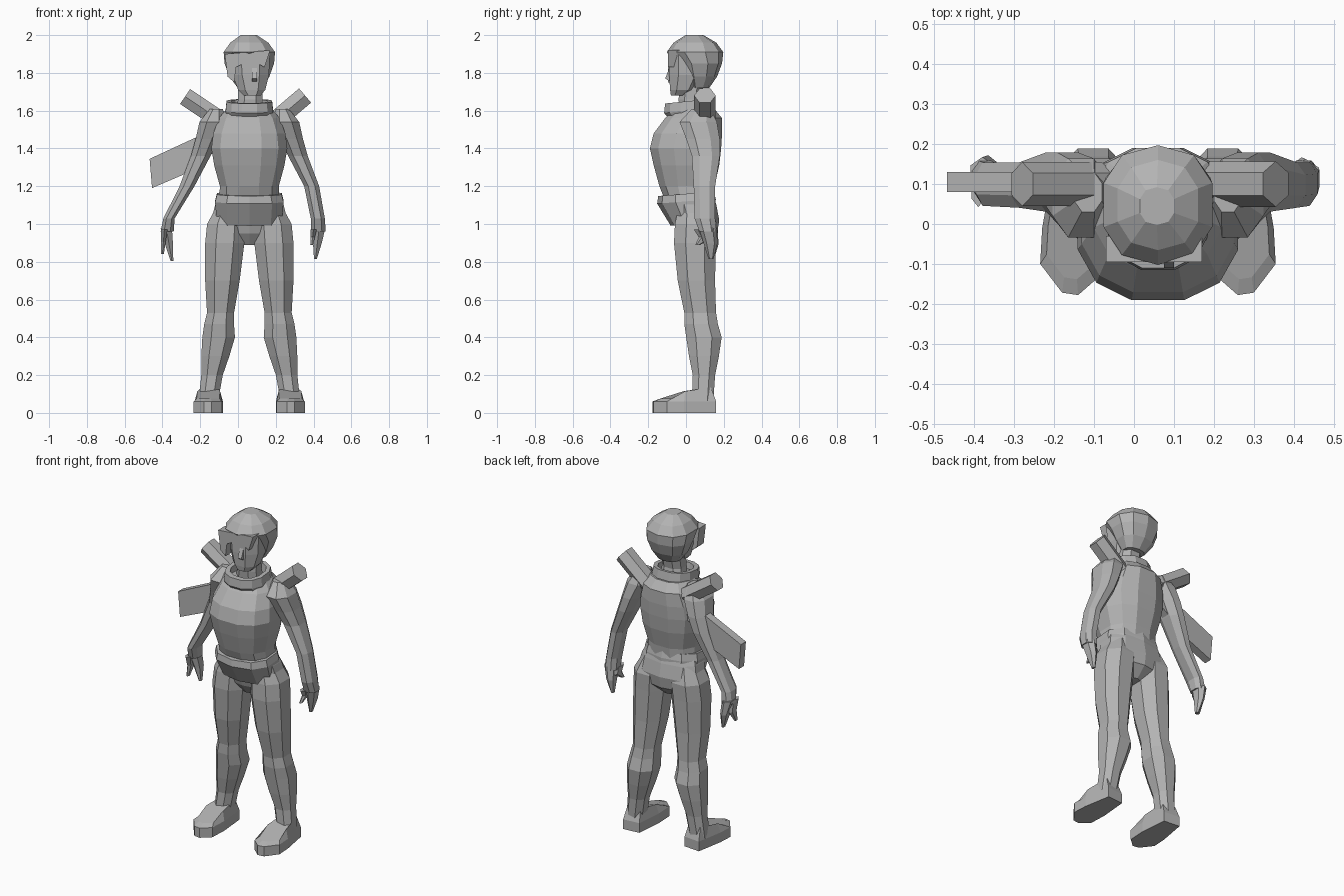
import bpy, bmesh
from math import cos, sin, pi, copysign
from mathutils import Vector

if "Cube" in bpy.data.objects:
    bpy.data.objects.remove(bpy.data.objects["Cube"])

MIDLINE = .06

grey = bpy.data.materials.new("plain grey")
grey.use_nodes = True
tone = (.45, .45, .45, 1)
grey.diffuse_color = tone
grey.node_tree.nodes["Principled BSDF"].inputs["Base Color"].default_value = tone


def finish(name, bm):
    bmesh.ops.recalc_face_normals(bm, faces=bm.faces)
    mesh = bpy.data.meshes.new(name)
    bm.to_mesh(mesh)
    bm.free()
    mesh.materials.append(grey)
    part = bpy.data.objects.new(name, mesh)
    bpy.context.collection.objects.link(part)
    return part


def bridge(name, loops, closed=False):
    """Skin a series of equal point loops; cap the ends or join last to first."""
    bm = bmesh.new()
    rings = [[bm.verts.new(p) for p in loop] for loop in loops]
    pairs = list(zip(rings, rings[1:]))
    if closed:
        pairs.append((rings[-1], rings[0]))
    else:
        bm.faces.new(rings[0])
        bm.faces.new(rings[-1])
    for low, high in pairs:
        for i in range(len(low)):
            j = (i + 1) % len(low)
            bm.faces.new((low[i], low[j], high[j], high[i]))
    return finish(name, bm)


def oval(z, left, right, front, back, sides=8, square=.85, tilt=0):
    """Horizontal rounded cross-section fitted to a bounding box."""
    cx, cy = (left + right) / 2, (front + back) / 2
    loop = []
    for i in range(sides):
        a = 2 * pi * (i + .5) / sides
        c, s = cos(a), sin(a)
        grow = 1 / cos(pi / sides)
        px = copysign(abs(c) ** square, c) * min(grow, 1.06)
        py = copysign(abs(s) ** square, s) * min(grow, 1.06)
        y = cy + py * (back - front) / 2
        loop.append(Vector((cx + px * (right - left) / 2, y, z + tilt * (y - cy))))
    return loop


def loft(name, sections, **style):
    return bridge(name, [oval(*s, **style) for s in sections])


def mirrored(point):
    return Vector((2 * MIDLINE - point[0], point[1], point[2]))


def pair(name, loops):
    bridge("left_" + name, loops)
    bridge("right_" + name, [[mirrored(p) for p in loop] for loop in loops])


def slab(name, outline, axis, low, high):
    """Extrude a flat outline along one axis."""
    def place(p, d):
        q = list(p)
        q.insert(axis, d)
        return q
    return bridge(name, [[place(p, d) for p in outline] for d in (low, high)])


def rod(name, start, end, radius, sides=6):
    start, end = Vector(start), Vector(end)
    turn = (end - start).to_track_quat("Z", "Y")
    ring = [turn @ Vector((radius * cos(2 * pi * i / sides),
                           radius * sin(2 * pi * i / sides), 0)) for i in range(sides)]
    return bridge(name, [[c + v for v in ring] for c in (start, end)])


# Torso with a full chest and a narrow waist
loft("torso", [
    (1.1, -.1, .22, -.1, .14),
    (1.2, -.095, .215, -.14, .15),
    (1.31, -.125, .245, -.17, .175),
    (1.4, -.14, .26, -.19, .185),
    (1.48, -.13, .25, -.17, .19),
    (1.56, -.1, .22, -.11, .19),
    (1.61, -.06, .18, -.06, .15),
], sides=12)

# Pelvis, belt and front flap
loft("pelvis", [
    (.89, .02, .1, .0, .1),
    (.95, -.08, .2, -.04, .16),
    (1.02, -.14, .26, -.06, .17),
    (1.1, -.12, .24, -.08, .155),
    (1.15, -.1, .22, -.1, .14),
], sides=10)
loft("belt", [
    (1.0, -.11, .23, -.075, .15),
    (1.12, -.12, .24, -.145, .15),
    (1.16, -.11, .23, -.14, .14),
], sides=10, tilt=.08)

# Legs
pair("leg", [oval(*s, square=.9) for s in [
    (.06, .225, .33, .03, .145),
    (.2, .2, .315, .035, .155),
    (.3, .165, .315, .015, .175),
    (.4, .135, .31, .0, .19),
    (.47, .14, .3, -.01, .17),
    (.53, .14, .285, -.01, .16),
    (.7, .11, .295, -.045, .155),
    (.9, .085, .295, -.065, .16),
    (1.0, .08, .285, -.06, .165),
    (1.1, .1, .23, -.04, .13),
]])

# Shoes: sole outline raised into an upper that slopes toward the toe
sole = [(.35, -.01), (.355, -.1), (.3, -.172), (.26, -.178), (.205, -.13),
        (.2, -.02), (.215, .15), (.32, .16)]
heel_side = lambda x, y: .075 + .04 * (y > -.05) + .02 * (y > .1)
center = Vector((.275, .02))
top = [center + (Vector(p) - center) * .8 for p in sole]
pair("shoe", [
    [(x, y, 0) for x, y in sole],
    [(x, y, .06) for x, y in sole],
    [(x, y, heel_side(x, y)) for x, y in top],
])

# Arms: shared upper arm, each hand hangs a little differently
upper_arm = [
    (1.61, .2, .27, .03, .13),
    (1.54, .18, .325, -.035, .165),
    (1.45, .225, .345, -.0, .18),
    (1.36, .265, .37, .03, .18),
    (1.2, .35, .43, .04, .155),
]
left_fore = [(1.03, .385, .46, .045, .155), (.96, .385, .465, .07, .16)]
right_fore = [(1.03, .455, .515, .045, .155), (.96, .46, .53, .07, .16)]
shoulder = [oval(*s, square=.9) for s in upper_arm]
bridge("left_arm", shoulder + [oval(*s) for s in left_fore])
bridge("right_arm", [[mirrored(p) for p in loop] for loop in
                     shoulder + [oval(*s) for s in right_fore]])


# Hands: tapered finger and thumb wedges
def finger(name, root, tip, width):
    x, y, z = root
    loft(name, [(z, x - width, x + width, y - .045, y + .045),
                ((z + tip[2]) / 2, (x + tip[0]) / 2 - width * .7, (x + tip[0]) / 2 + width * .7,
                 y - .02, y + .05),
                (tip[2], tip[0] - .008, tip[0] + .008, tip[1] - .01, tip[1] + .015)], sides=6)


finger("left_fingers", (.43, .115, .98), (.41, .13, .815), .035)
finger("left_thumb", (.4, .09, .97), (.39, .06, .89), .018)
finger("right_fingers", (-.38, .12, .98), (-.35, .13, .805), .032)
finger("right_thumb", (-.39, .09, .97), (-.4, .08, .84), .018)

# Neck and open collar
loft("neck", [(1.56, -.02, .14, -.03, .1), (1.66, .0, .13, -.04, .08),
              (1.76, .0, .13, -.03, .1)])
ring = dict(sides=12, tilt=.1)
bridge("collar", [
    oval(1.57, -.06, .18, -.09, .13, **ring),
    oval(1.6, -.065, .185, -.115, .14, **ring),
    oval(1.65, -.06, .18, -.11, .13, **ring),
    oval(1.65, -.035, .155, -.08, .11, **ring),
    oval(1.58, -.03, .15, -.07, .1, **ring),
], closed=True)

# Head: face, rounded hair cap, nose and swept fringe
loft("face", [
    (1.68, .03, .12, -.08, .0),
    (1.71, .0, .145, -.085, .05),
    (1.79, -.03, .165, -.09, .1),
    (1.9, -.04, .17, -.09, .1),
])
loft("hair_cap", [
    (1.72, .0, .13, .02, .12),
    (1.78, -.045, .165, -.01, .16),
    (1.85, -.07, .19, -.04, .185),
    (1.91, -.075, .195, -.095, .19),
    (1.96, -.04, .16, -.06, .155),
    (2.0, .015, .1, .0, .09),
], sides=10)
slab("nose", [(-.08, 1.85), (-.11, 1.77), (-.08, 1.75)], 0, .075, .1)
slab("fringe", [(-.07, 1.9), (-.055, 1.78), (-.02, 1.75), (-.01, 1.83),
                (.07, 1.87), (.14, 1.83), (.17, 1.92)], 1, -.095, -.03)

# Crossed weapons on the back: two grips and one broad stock
rod("left_grip", (.19, .1, 1.54), (.355, .1, 1.68), .057)
rod("right_grip", (-.08, .1, 1.54), (-.28, .1, 1.675), .055)
slab("stock", [(-.468, 1.345), (-.455, 1.19), (-.28, 1.265), (-.1, 1.4),
               (-.08, 1.51), (-.23, 1.455)], 1, .08, .13)
